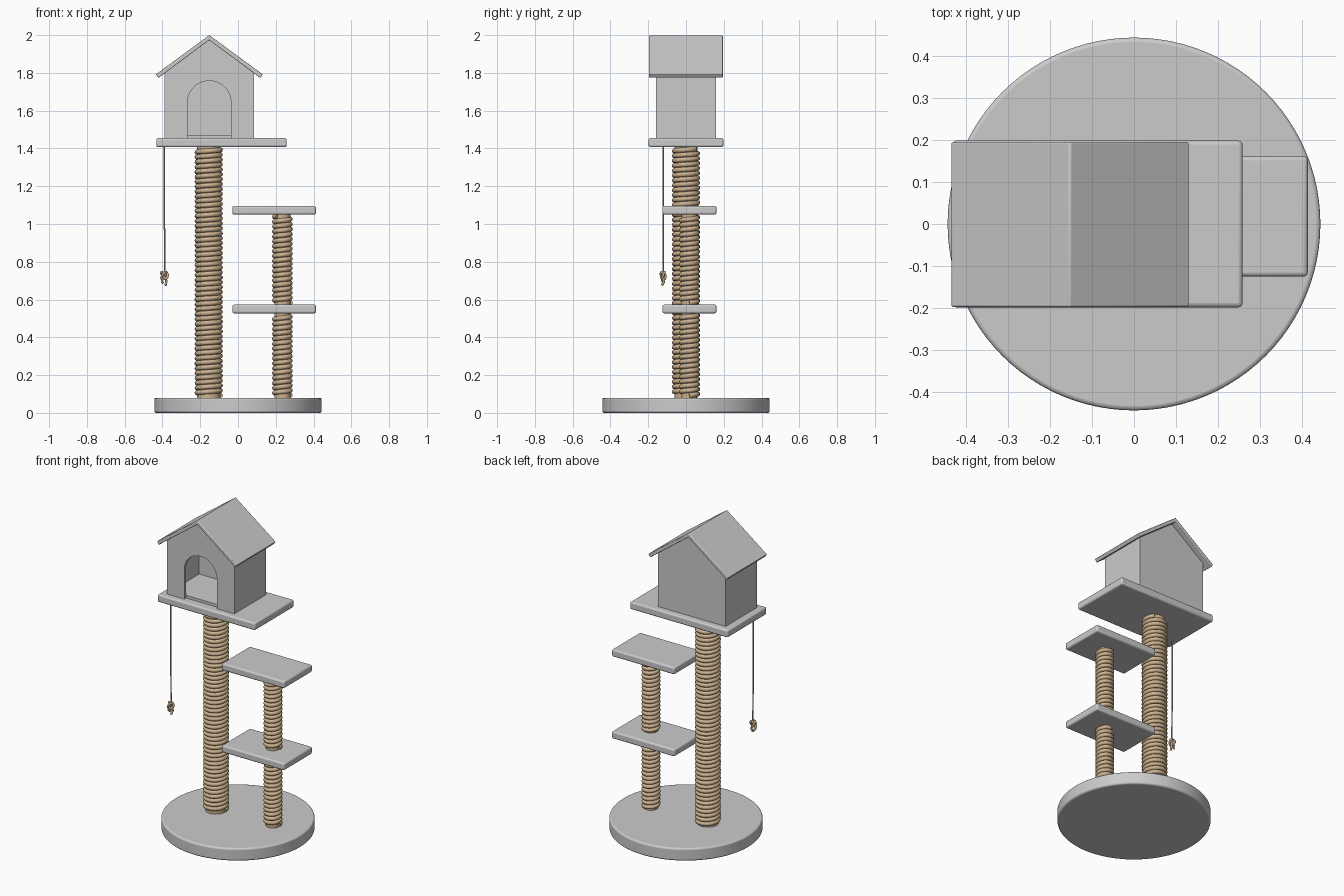
import bpy, bmesh
from math import sin, cos, pi, radians
from mathutils import Vector

if "Cube" in bpy.data.objects:
    bpy.data.objects.remove(bpy.data.objects["Cube"])

sisal = bpy.data.materials.new("sisal")
sisal.diffuse_color = (0.62, 0.45, 0.28, 1)
sisal.use_nodes = True
sisal.node_tree.nodes["Principled BSDF"].inputs["Base Color"].default_value = sisal.diffuse_color


def finish(name, bm, bevel=0.0, mat=None):
    bmesh.ops.recalc_face_normals(bm, faces=bm.faces)
    me = bpy.data.meshes.new(name)
    bm.to_mesh(me)
    bm.free()
    ob = bpy.data.objects.new(name, me)
    bpy.context.collection.objects.link(ob)
    if mat:
        me.materials.append(mat)
    if bevel:
        m = ob.modifiers.new("bevel", 'BEVEL')
        m.width, m.segments, m.limit_method = bevel, 3, 'ANGLE'
        m.angle_limit = radians(40)
    bpy.ops.object.select_all(action='DESELECT')
    ob.select_set(True)
    bpy.context.view_layer.objects.active = ob
    bpy.ops.object.shade_smooth_by_angle(angle=radians(35))
    return ob


def add_prism(bm, profile, y0, y1):
    """Extrude an (x, z) outline from y0 to y1."""
    f = bm.faces.new([bm.verts.new((x, y0, z)) for x, z in profile])
    ext = bmesh.ops.extrude_face_region(bm, geom=[f])["geom"]
    bmesh.ops.translate(bm, vec=(0, y1 - y0, 0),
                        verts=[v for v in ext if isinstance(v, bmesh.types.BMVert)])


def rect(x0, x1, z0, z1):
    return [(x0, z0), (x1, z0), (x1, z1), (x0, z1)]


def board(name, x0, x1, y0, y1, z0, z1, bevel=0.01):
    bm = bmesh.new()
    add_prism(bm, rect(x0, x1, z0, z1), y0, y1)
    return finish(name, bm, bevel)


def cylinder(name, x, y, r, z0, z1, sides=64, bevel=0.0, mat=None):
    bm = bmesh.new()
    bmesh.ops.create_cone(bm, cap_ends=True, segments=sides, radius1=r, radius2=r, depth=z1 - z0)
    bmesh.ops.translate(bm, vec=(x, y, (z0 + z1) / 2), verts=bm.verts)
    return finish(name, bm, bevel, mat)


def cord(name, paths, r):
    """Round cord along one or more (points, closed) paths, turned into a mesh."""
    cu = bpy.data.curves.new(name, 'CURVE')
    cu.dimensions, cu.bevel_depth, cu.bevel_resolution = '3D', r, 2
    cu.use_fill_caps = True
    for pts, closed in paths:
        sp = cu.splines.new('POLY')
        sp.points.add(len(pts) - 1)
        for p, co in zip(sp.points, pts):
            p.co = (*co, 1)
        sp.use_cyclic_u, sp.use_smooth = closed, True
    cu.materials.append(sisal)
    ob = bpy.data.objects.new(name, cu)
    bpy.context.collection.objects.link(ob)
    bpy.ops.object.select_all(action='DESELECT')
    ob.select_set(True)
    bpy.context.view_layer.objects.active = ob
    bpy.ops.object.convert(target='MESH')


def rope_post(name, x, y, r, z0, z1, pitch=0.026):
    t = pitch / 2
    cylinder(name + "_core", x, y, r - t, z0, z1, 32, mat=sisal)
    n = 28
    steps = int((z1 - z0 - pitch) / pitch * n)
    pts = [(x + (r - t) * cos(2 * pi * i / n), y + (r - t) * sin(2 * pi * i / n),
            z0 + t + pitch * i / n) for i in range(steps + 1)]
    cord(name + "_rope", [(pts, False)], t)


# Round base and the two rope-wound posts
cylinder("base", 0, 0, 0.443, 0, 0.08, 96, 0.01)
rope_post("tall_post", -0.155, 0, 0.075, 0.08, 1.41)
rope_post("short_post_lower", 0.235, 0.017, 0.055, 0.08, 0.53)
rope_post("short_post_upper", 0.235, 0.017, 0.055, 0.57, 1.055)

# Platforms
for name, z in (("lower_step", 0.527), ("upper_step", 1.05)):
    board(name, -0.03, 0.413, -0.125, 0.161, z, z + 0.046)
board("top_platform", -0.432, 0.258, -0.198, 0.198, 1.407, 1.455)

# House walls with an arched doorway in the front
CX, HW, Z0, EAVE, APEX, T = -0.152, 0.238, 1.453, 1.80, 1.976, 0.018
gable = [(CX + HW, Z0), (CX + HW, EAVE), (CX, APEX), (CX - HW, EAVE), (CX - HW, Z0)]
R, SPRING = 0.115, 1.643
door = [(CX - R, Z0)] + [(CX - R * cos(pi * i / 24), SPRING + R * sin(pi * i / 24))
                         for i in range(25)] + [(CX + R, Z0)]
bm = bmesh.new()
add_prism(bm, gable + door, -0.16, -0.16 + T)
add_prism(bm, gable, 0.158 - T, 0.158)
for s in (-1, 1):
    xo, xi = CX + s * HW, CX + s * (HW - T)
    add_prism(bm, [(xo, Z0), (xi, Z0), (xi, EAVE + 0.73 * T), (xo, EAVE)], -0.16 + T, 0.158 - T)
finish("house_walls", bm)
board("house_floor", CX - HW + T, CX + HW - T, -0.16 + T, 0.158 - T, Z0, 1.472, 0)

# Pitched roof
bm = bmesh.new()
add_prism(bm, [(CX - 0.283, 1.792), (CX, 2.0), (CX + 0.283, 1.792),
               (CX + 0.27, 1.773), (CX, 1.974), (CX - 0.27, 1.773)], -0.197, 0.195)
finish("roof", bm, 0.004)

# Hanging toy: string, knot and loose ends
X, Y = -0.391, -0.121
cord("toy_string", [([(X, Y, 1.41), (X + 0.001, Y, 1.07), (X + 0.004, Y, 0.74)], False)], 0.004)
knot = []
for i in range(72):
    a = 2 * pi * i / 72
    w = 0.011 + 0.006 * cos(3 * a)
    knot.append((X + 1.1 * w * cos(2 * a), Y + 0.75 * w * sin(2 * a), 0.728 + 0.018 * sin(3 * a)))
ends = [([(X + s * 0.004, Y, 0.72), (X + s * 0.012, Y + s * 0.005, 0.698),
          (X + s * 0.007, Y - s * 0.006, z)], False) for s, z in ((-1, 0.688), (1, 0.675))]
cord("toy_knot", [(knot, True)] + ends, 0.0065)
